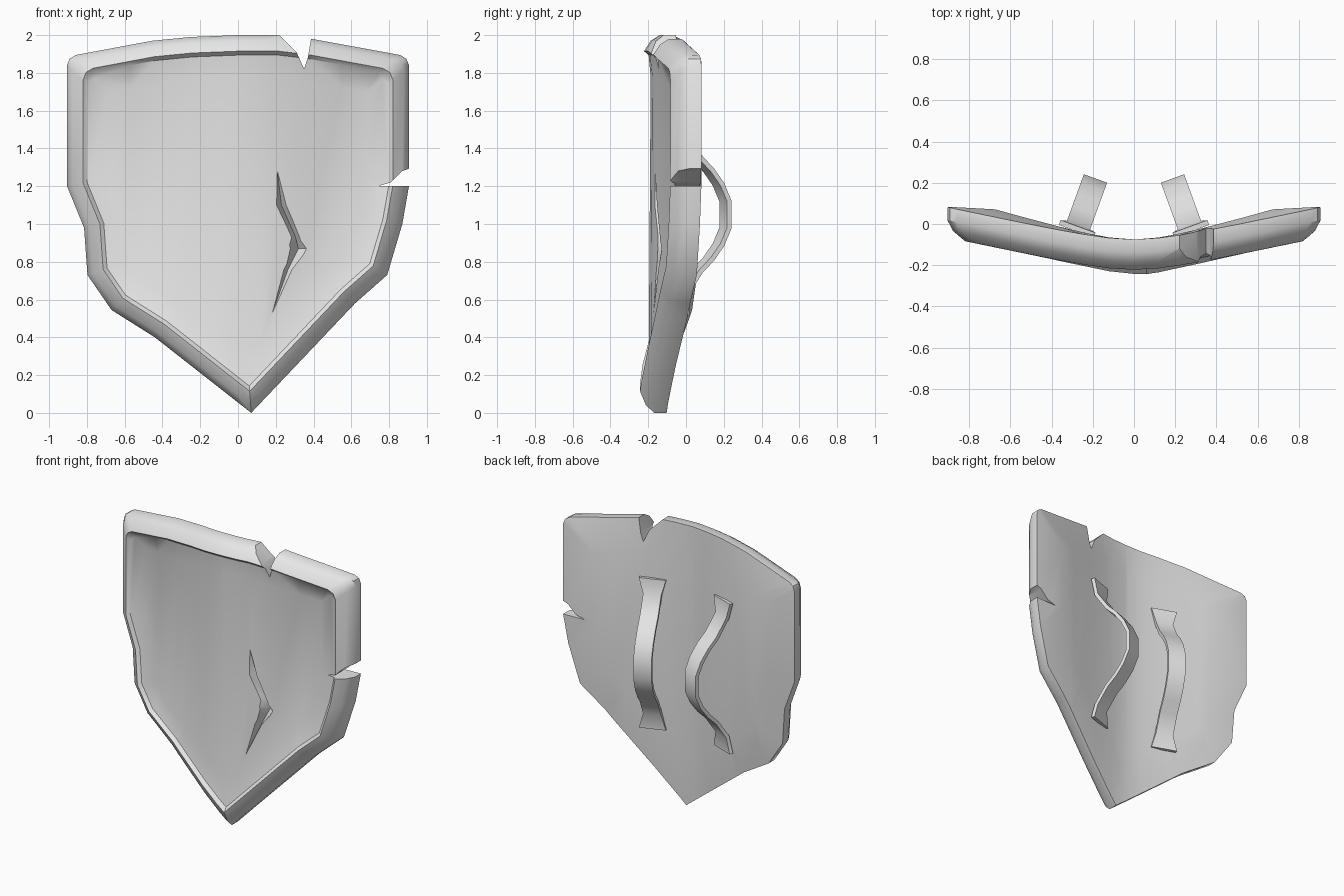
import bpy, bmesh, math
from mathutils import Vector

if "Cube" in bpy.data.objects:
    bpy.data.objects.remove(bpy.data.objects["Cube"])

steel = bpy.data.materials.new("grey metal")
steel.diffuse_color = (0.8, 0.8, 0.8, 1)
steel.use_nodes = True
steel.node_tree.nodes["Principled BSDF"].inputs["Base Color"].default_value = steel.diffuse_color


def to_object(bm, name):
    bmesh.ops.recalc_face_normals(bm, faces=bm.faces[:])
    me = bpy.data.meshes.new(name)
    bm.to_mesh(me)
    bm.free()
    ob = bpy.data.objects.new(name, me)
    bpy.context.collection.objects.link(ob)
    me.materials.append(steel)
    return ob


def smooth(ob, angle):
    bpy.ops.object.select_all(action='DESELECT')
    ob.select_set(True)
    bpy.context.view_layer.objects.active = ob
    bpy.ops.object.shade_smooth_by_angle(angle=math.radians(angle))


def bow(x):
    """Backward sweep of the shield away from its centre line."""
    return 0.215 * (math.sqrt(x * x + 0.04) - 0.2)


def inset(pts, d):
    """Mitred inward offset of a clockwise (x, z) outline."""
    out = []
    for i, p in enumerate(pts):
        a, p, b = Vector(pts[i - 1]), Vector(p), Vector(pts[(i + 1) % len(pts)])
        d1, d2 = (p - a).normalized(), (b - p).normalized()
        n1, n2 = Vector((d1.y, -d1.x)), Vector((d2.y, -d2.x))
        out.append(p + (n1 + n2) * d / (1 + n1.dot(n2)))
    return out


# shield body: nested outlines (inset, depth, bend factor) from back panel to front panel
outline = [(-.905, 1.885), (-.455, 1.97), (-.25, 1.99), (0, 2), (.22, 2), (.39, 1.98),
           (.905, 1.885), (.905, 1.2), (.87, 1.0), (.79, .73), (.62, .58), (.07, 0),
           (-.44, .4), (-.67, .545), (-.797, .73), (-.815, .98), (-.905, 1.2)]
PANEL, DISH = -.187, 1.25
rings = [(.23, -.075, 1.35), (0, -.075, 1), (0, -.14, 1), (.03, -.187, 1),
         (.085, -.222, 1), (.106, -.198, 1), (.22, PANEL, DISH)]
n = len(outline)
bm = bmesh.new()
bend = bm.verts.layers.float.new("bend")
loops = []
for d, y, f in rings:
    loops.append([bm.verts.new((p[0], y, p[1])) for p in inset(outline, d)])
    for v in loops[-1]:
        v[bend] = f
for A, B in zip(loops, loops[1:]):
    for i in range(n):
        j = (i + 1) % n
        bm.faces.new((A[i], A[j], B[j], B[i]))
bm.faces.new(loops[0])
bm.faces.new(loops[-1])
# round the two upper corners
corners = [bm.edges.get((loops[k][i], loops[k + 1][i])) for i in (0, 6) for k in (1, 2, 3, 4)]
bmesh.ops.bevel(bm, geom=corners, offset=.045, segments=2, profile=.5, affect='EDGES')
# vertical cuts, then bend the flat shield
for x in (-.57, -.36, -.12, 0, .12, .3, .55):
    bmesh.ops.bisect_plane(bm, geom=bm.verts[:] + bm.edges[:] + bm.faces[:], dist=1e-4,
                           plane_co=(x, 0, 0), plane_no=(1, 0, 0))
for v in bm.verts:
    v.co.y += bow(v.co.x) * max(1, v[bend]) - .03 * max(0, 1 - v.co.z / .5)
shield = to_object(bm, "shield_body")


# battle damage cutters: two edge notches and a gash
def notch(name, pts):
    b = bmesh.new()
    f, k = ([b.verts.new((x, y, z)) for x, z in pts] for y in (-.5, .5))
    b.faces.new(f)
    b.faces.new(k)
    for i in range(len(pts)):
        j = (i + 1) % len(pts)
        b.faces.new((f[i], f[j], k[j], k[i]))
    return to_object(b, name)


cutters = [notch("top_notch", [(.19, 2.03), (.31, 1.91), (.35, 1.82), (.37, 1.88), (.395, 2.03)]),
           notch("side_notch", [(.95, 1.31), (.87, 1.28), (.81, 1.22), (.74, 1.2), (.95, 1.2)])]
rows = [(1.31, .205, .205), (1.1, .195, .265), (.93, .275, .335), (.87, .26, .38),
        (.76, .235, .295), (.51, .175, .175)]
b = bmesh.new()
tri = []
for z, l, r in rows:
    offs = (-.008,) * 3 if r == l else (-.02, -.02, .05)
    tri.append([b.verts.new((x, PANEL + DISH * bow(x) + o, z))
                for x, o in zip((l, r, (l + r) / 2), offs)])
for A, B in zip(tri, tri[1:]):
    for i in range(3):
        j = (i + 1) % 3
        b.faces.new((A[i], A[j], B[j], B[i]))
bmesh.ops.remove_doubles(b, verts=b.verts[:], dist=1e-4)
cutters.append(to_object(b, "gash"))

bpy.context.view_layer.objects.active = shield
for c in cutters:
    c.hide_render = True
    mod = shield.modifiers.new(c.name, 'BOOLEAN')
    mod.operation, mod.solver, mod.object = 'DIFFERENCE', 'EXACT', c
    bpy.ops.object.modifier_apply(modifier=mod.name)
    bpy.data.objects.remove(c)
smooth(shield, 33)

# two arm straps on the back, bowed out and flared at the ends
half = [(.53, .012, .09), (.42, .02, .06), (.30, .10, .06), (.235, .165, .06),
        (.16, .22, .06), (.07, .26, .06)]
path = half + [(-z, d, w) for z, d, w in reversed(half)]
tilt = math.radians(20)
for side, name in ((1, "right_strap"), (-1, "left_strap")):
    b = bmesh.new()
    prev = None
    for z, d, w in path:
        row = [b.verts.new((side * (.28 + s * w * math.cos(tilt) - d * math.sin(tilt)),
                            -.035 + s * w * math.sin(tilt) + d * math.cos(tilt), 1.05 + z))
               for s in (-1, 1)]
        if prev:
            b.faces.new((prev[0], prev[1], row[1], row[0]))
        prev = row
    strap = to_object(b, name)
    mod = strap.modifiers.new("thickness", 'SOLIDIFY')
    mod.thickness, mod.offset = .025, 0
    bpy.context.view_layer.objects.active = strap
    bpy.ops.object.modifier_apply(modifier=mod.name)
    smooth(strap, 30)
